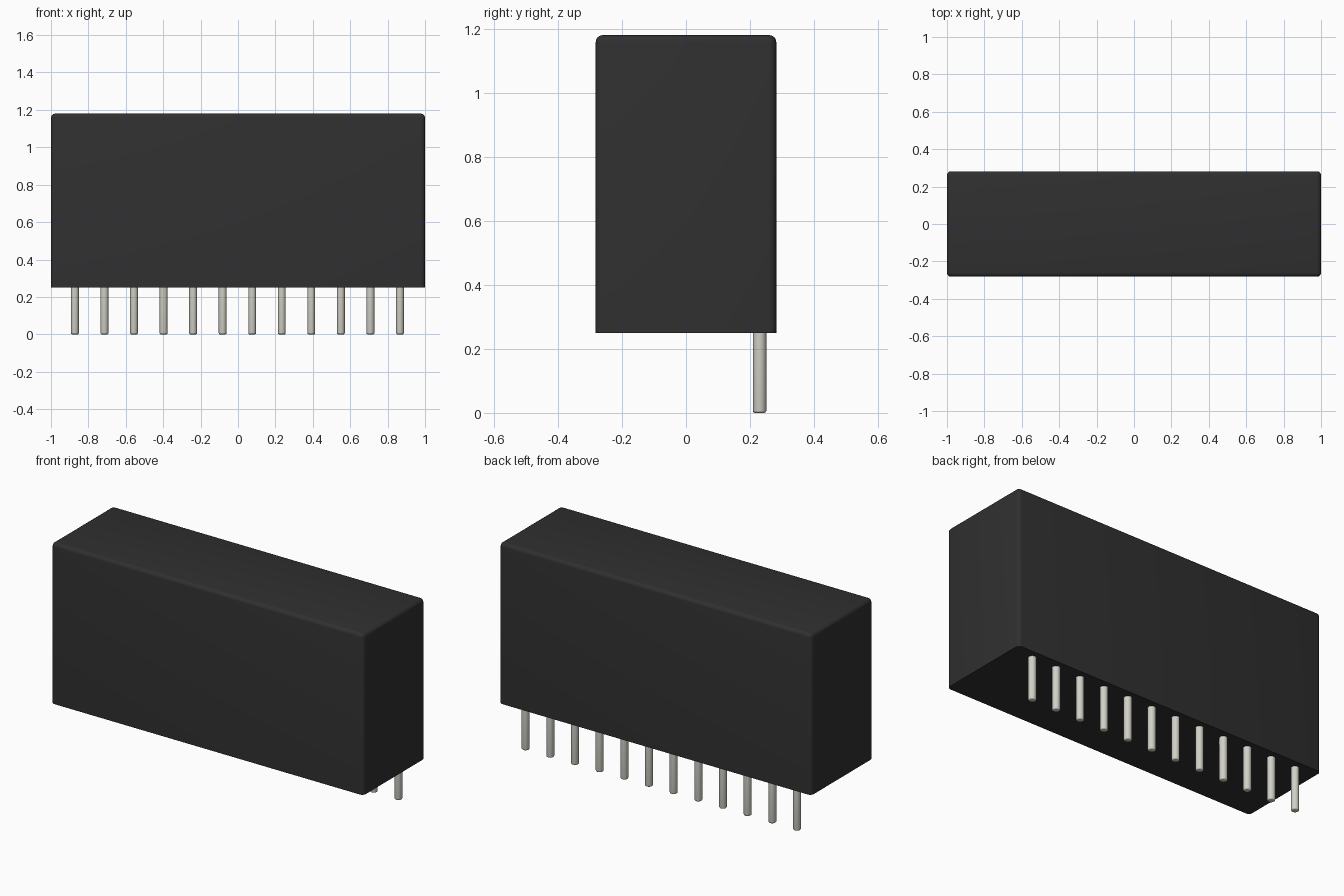
import bpy
import bmesh

cube = bpy.data.objects.get("Cube")
if cube:
    bpy.data.objects.remove(cube, do_unlink=True)


def make_material(name, colour):
    mat = bpy.data.materials.new(name)
    mat.use_nodes = True
    mat.diffuse_color = (*colour, 1)
    mat.node_tree.nodes["Principled BSDF"].inputs["Base Color"].default_value = (*colour, 1)
    return mat


def finish(obj, name, mat, angle):
    obj.name = name
    obj.data.name = name
    obj.data.materials.append(mat)
    bpy.ops.object.select_all(action="DESELECT")
    obj.select_set(True)
    bpy.context.view_layer.objects.active = obj
    bpy.ops.object.shade_smooth_by_angle(angle=angle)


black_plastic = make_material("black plastic", (0.030, 0.029, 0.029))
tinned_metal = make_material("tinned metal", (0.64, 0.635, 0.57))

# Housing: a block rounded on every edge except those of its flat underside
BOTTOM, TOP = 0.25, 1.18
bpy.ops.mesh.primitive_cube_add(size=1, location=(0, 0, (BOTTOM + TOP) / 2))
housing = bpy.context.object
housing.scale = (2, 0.564, TOP - BOTTOM)
bpy.ops.object.transform_apply(location=False, rotation=False, scale=True)
bm = bmesh.new()
bm.from_mesh(housing.data)
rounded = [e for e in bm.edges if any(v.co.z > 0 for v in e.verts)]
bmesh.ops.bevel(bm, geom=rounded, offset=0.022, segments=4, profile=0.5, affect="EDGES")
bm.to_mesh(housing.data)
bm.free()
finish(housing, "housing", black_plastic, 0.6)

# Pins: one row along the back edge, each with a rounded tip
PINS, FIRST, PITCH = 12, -0.872, 0.158
for i in range(PINS):
    bpy.ops.mesh.primitive_cylinder_add(
        vertices=24, radius=0.021, depth=BOTTOM + 0.02,
        location=(FIRST + i * PITCH, 0.23, (BOTTOM + 0.02) / 2))
    pin = bpy.context.object
    bm = bmesh.new()
    bm.from_mesh(pin.data)
    tip = [e for e in bm.edges if all(v.co.z < 0 for v in e.verts)]
    bmesh.ops.bevel(bm, geom=tip, offset=0.007, segments=3, profile=0.5, affect="EDGES")
    bm.to_mesh(pin.data)
    bm.free()
    finish(pin, f"pin_{i + 1}", tinned_metal, 0.7)
